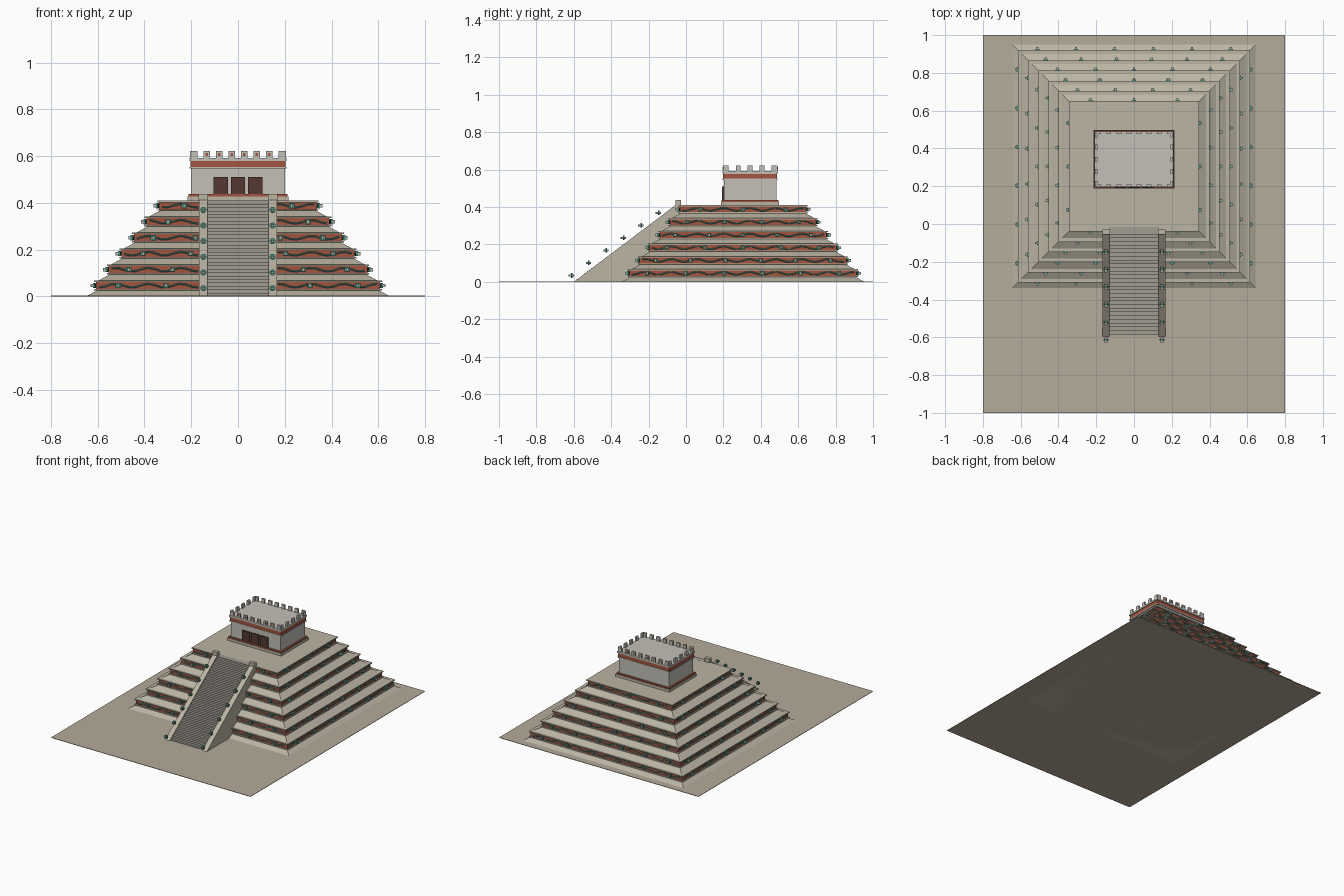
import bpy, bmesh, math
from mathutils import Matrix, Vector

if "Cube" in bpy.data.objects:
    bpy.data.objects.remove(bpy.data.objects["Cube"])

def mat(name, col):
    m = bpy.data.materials.new(name)
    m.diffuse_color = (*col, 1)
    m.use_nodes = True
    m.node_tree.nodes["Principled BSDF"].inputs["Base Color"].default_value = m.diffuse_color
    return m

STONE = mat("stone", (0.50, 0.46, 0.37))
EARTH = mat("earth", (0.46, 0.41, 0.32))
LIME = mat("limestone", (0.55, 0.53, 0.48))
STEP = mat("step_stone", (0.36, 0.34, 0.29))
RED = mat("red_paint", (0.36, 0.09, 0.05))
TEAL = mat("teal_paint", (0.06, 0.28, 0.22))
DARK = mat("dark_opening", (0.09, 0.04, 0.03))

def finish(name, bm, material):
    bmesh.ops.recalc_face_normals(bm, faces=bm.faces)
    me = bpy.data.meshes.new(name)
    bm.to_mesh(me)
    bm.free()
    me.materials.append(material)
    ob = bpy.data.objects.new(name, me)
    bpy.context.collection.objects.link(ob)
    return ob

def add_box(bm, x0, x1, y0, y1, z0, z1, m=Matrix()):
    c = Matrix.Translation(((x0 + x1) / 2, (y0 + y1) / 2, (z0 + z1) / 2))
    s = Matrix.Diagonal((x1 - x0, y1 - y0, z1 - z0, 1))
    bmesh.ops.create_cube(bm, size=1, matrix=m @ c @ s)

def boxes(name, material, specs):
    bm = bmesh.new()
    for s in specs:
        add_box(bm, *s)
    return finish(name, bm, material)

def add_frustum(bm, cy, h0, h1, z0, z1):
    lo, hi = [[bm.verts.new((sx * h, cy + sy * h, z)) for sx, sy in
               ((-1, -1), (1, -1), (1, 1), (-1, 1))] for h, z in ((h0, z0), (h1, z1))]
    bm.faces.new(lo)
    bm.faces.new(hi)
    for i in range(4):
        j = (i + 1) % 4
        bm.faces.new((lo[i], lo[j], hi[j], hi[i]))

def extrude_x(name, profile, x0, x1, material):
    bm = bmesh.new()
    f = bm.faces.new([bm.verts.new((x0, y, z)) for y, z in profile])
    new = bmesh.ops.extrude_face_region(bm, geom=[f])["geom"]
    bmesh.ops.translate(bm, vec=(x1 - x0, 0, 0), verts=[v for v in new if isinstance(v, bmesh.types.BMVert)])
    return finish(name, bm, material)

# ground
boxes("ground", EARTH, [(-0.8, 0.8, -1, 1, 0, 0.003)])

# six sloped-base tiers with framed red friezes, teal serpents and stone heads
CY, TH, TOP = 0.305, 0.0683, 0.41
stone, red, heads, gems = (bmesh.new() for _ in range(4))
serpents = bpy.data.curves.new("serpent_relief", "CURVE")
serpents.dimensions = "3D"
serpents.bevel_depth = 0.0035
serpents.bevel_resolution = 0
serpents.materials.append(TEAL)
for t in range(6):
    h, z = 0.615 - 0.054 * t, TH * t
    add_frustum(stone, CY, h + 0.035, h - 0.015, z, z + 0.027)
    add_frustum(red, CY, h - 0.008, h - 0.008, z + 0.027, z + 0.064)
    for z0, z1 in ((z + 0.025, z + 0.031), (z + 0.061, z + TH)):
        add_frustum(stone, CY, h, h, z0, z1)
    for side in range(4):
        m = Matrix.Translation((0, CY, z + 0.046)) @ Matrix.Rotation(side * math.pi / 2, 4, "Z")
        # undulating serpent, broken by the stairs on the front
        runs = [(-h + 0.02, -0.17), (0.17, h - 0.02)] if side == 0 else [(-h + 0.02, h - 0.02)]
        for a, b in runs:
            n = max(6, int((b - a) / 0.025))
            sp = serpents.splines.new("POLY")
            sp.points.add(n)
            for i in range(n + 1):
                x = a + (b - a) * i / n
                sp.points[i].co = (*(m @ Vector((x, -h + 0.005, 0.008 * math.sin(x * 45)))), 1)
        # projecting heads
        n = round(2 * h / 0.2)
        for i in range(n):
            x = -h + 2 * h * (i + 0.5) / n
            if side == 0 and abs(x) < 0.18:
                continue
            add_box(heads, x - 0.006, x + 0.006, -h - 0.016, -h + 0.01, -0.007, 0.007, m)
            add_box(gems, x - 0.011, x + 0.011, -h - 0.006, -h + 0.004, -0.011, 0.011, m)
finish("tier_stone", stone, STONE)
finish("tier_red_frieze", red, RED)
finish("frieze_heads", heads, STONE)
finish("frieze_collars", gems, TEAL)
bpy.context.collection.objects.link(bpy.data.objects.new("serpent_relief", serpents))

# staircase
N, Y0, Y1 = 28, -0.585, -0.035
prof = [(Y1 + 0.02, 0), (Y0, 0)]
for i in range(N):
    z = TOP * (i + 1) / N
    prof += [(Y0 + (Y1 - Y0) * i / N, z), (Y0 + (Y1 - Y0) * (i + 1) / N, z)]
prof.append((Y1 + 0.02, TOP))
extrude_x("stairs", prof, -0.132, 0.132, STEP)

# balustrades with end blocks and serpent heads
ramp = [(-0.6, 0), (-0.05, 0.415), (-0.028, 0.415), (-0.028, 0)]
discs, snouts = bmesh.new(), bmesh.new()
for s, nm in ((-1, "left"), (1, "right")):
    a, b = sorted((s * 0.13, s * 0.166))
    extrude_x("balustrade_" + nm, ramp, a, b, STONE)
    boxes("balustrade_block_" + nm, STONE, [(a - 0.002, b + 0.002, -0.055, -0.028, 0.40, 0.437)])
    for i in range(6):
        y, z, x = -0.612 + 0.093 * i, 0.035 + 0.067 * i, s * 0.148
        m = Matrix.Translation((x, y, z)) @ Matrix.Rotation(math.pi / 2, 4, "X")
        bmesh.ops.create_cone(discs, cap_ends=True, segments=10, radius1=0.013,
                              radius2=0.013, depth=0.008, matrix=m)
        add_box(snouts, x - 0.007, x + 0.007, y - 0.016, y + 0.012, z - 0.006, z + 0.004)
finish("balustrade_collars", discs, TEAL)
finish("balustrade_heads", snouts, STEP)

# temple
TX, TA, TB = 0.2, 0.203, 0.483
def ring(g, z0, z1):
    return (-TX - g, TX + g, TA - g, TB + g, z0, z1)
boxes("temple_plinth", STONE, [ring(0.015, TOP - 0.005, 0.428)])
boxes("temple_plinth_red_line", RED, [ring(0.012, 0.428, 0.437)])
boxes("temple_walls", LIME, [ring(0, 0.43, 0.588)])
boxes("temple_red_band", RED, [ring(0.004, 0.553, 0.578)])
boxes("temple_cornice", LIME, [ring(0.008, 0.58, 0.592), ring(0.007, 0.546, 0.553)])
boxes("doorways", DARK, [(c - 0.031, c + 0.031, TA - 0.01, TA + 0.01, 0.437, 0.51)
                         for c in (-0.073, 0, 0.073)])

# roof merlons with red insets front and back
mer, ins = [], []
for i in range(8):
    x = -0.187 + 0.374 * i / 7
    for y, s in ((TA, -1), (TB, 1)):
        mer.append((x - 0.013, x + 0.013, y - 0.006, y + 0.006, 0.592, 0.622))
        if 0 < i < 7:
            yy = y + s * 0.006
            ins.append((x - 0.005, x + 0.005, yy - 0.002, yy + 0.002, 0.601, 0.613))
for i in range(5):
    y = TA + 0.012 + (TB - TA - 0.024) * i / 4
    for x in (-TX, TX):
        mer.append((x - 0.006, x + 0.006, y - 0.013, y + 0.013, 0.592, 0.622))
boxes("roof_merlons", LIME, mer)
boxes("merlon_insets", RED, ins)
